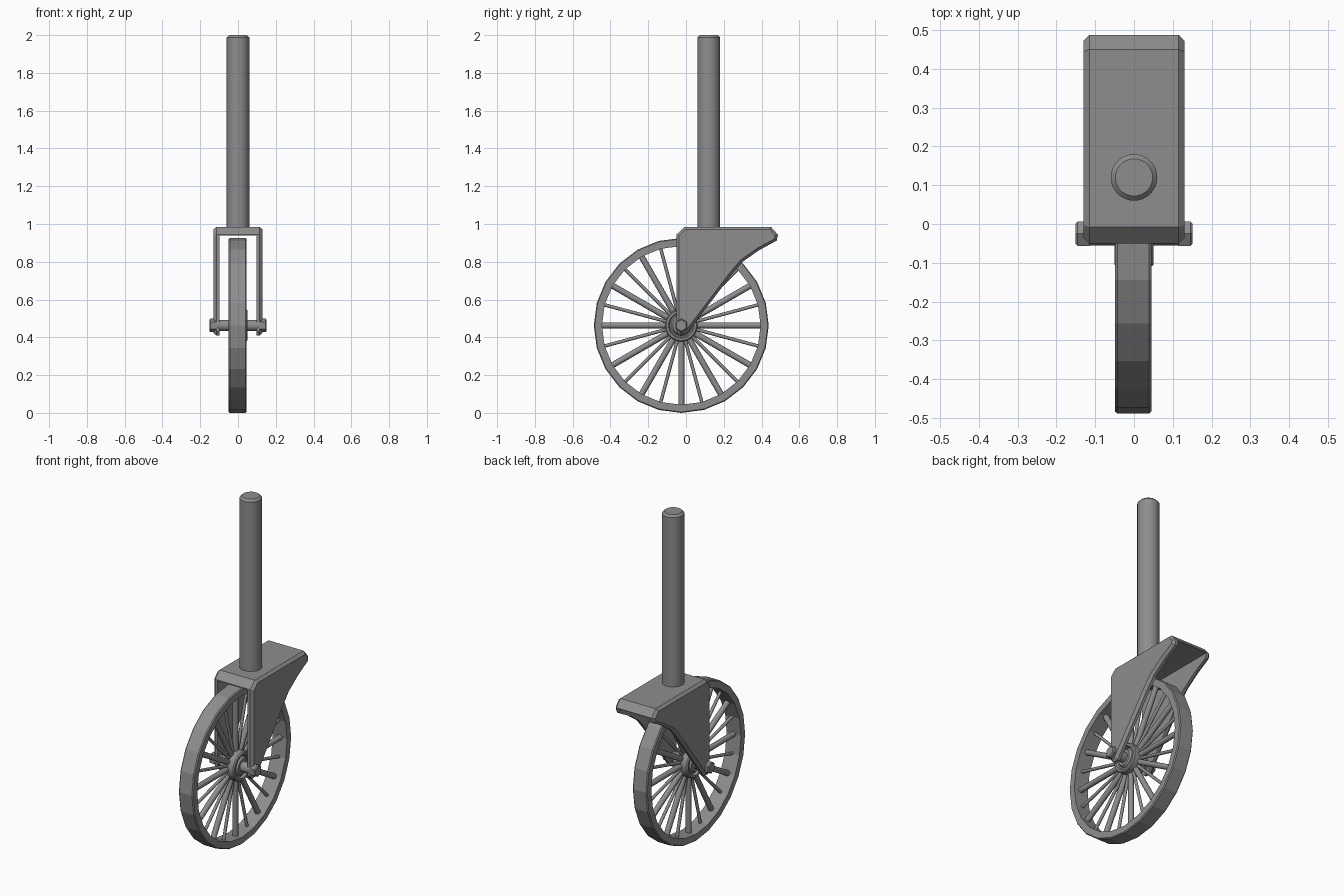
import bpy, bmesh, math
from mathutils import Vector, Matrix

if "Cube" in bpy.data.objects:
    bpy.data.objects.remove(bpy.data.objects["Cube"])

steel = bpy.data.materials.new("grey_steel")
steel.diffuse_color = (0.27, 0.27, 0.27, 1)
steel.use_nodes = True
steel.node_tree.nodes["Principled BSDF"].inputs["Base Color"].default_value = steel.diffuse_color

WY, WZ, R = -0.025, 0.463, 0.463   # wheel centre and radius


def finish(name, bm, smooth=None):
    bmesh.ops.recalc_face_normals(bm, faces=bm.faces)
    me = bpy.data.meshes.new(name)
    bm.to_mesh(me)
    bm.free()
    ob = bpy.data.objects.new(name, me)
    bpy.context.collection.objects.link(ob)
    me.materials.append(steel)
    if smooth:
        bpy.ops.object.select_all(action='DESELECT')
        ob.select_set(True)
        bpy.context.view_layer.objects.active = ob
        bpy.ops.object.shade_smooth_by_angle(angle=math.radians(smooth))
    return ob


def lathe(name, profile, sides, matrix, closed=False, smooth=None, start=0.0):
    """Spin (radius, height) points around local z."""
    bm = bmesh.new()
    rings = []
    for r, h in profile:
        rings.append([bm.verts.new(matrix @ Vector((
            r * math.cos(start + 2 * math.pi * i / sides),
            r * math.sin(start + 2 * math.pi * i / sides), h))) for i in range(sides)])
    pairs = list(zip(rings, rings[1:]))
    if closed:
        pairs.append((rings[-1], rings[0]))
    for a, b in pairs:
        for i in range(sides):
            j = (i + 1) % sides
            bm.faces.new((a[i], a[j], b[j], b[i]))
    if not closed:
        bm.faces.new(rings[0])
        bm.faces.new(rings[-1])
    return finish(name, bm, smooth)


def inset(points, d):
    """Shrink a clockwise (y, z) outline by distance d."""
    pts = [Vector(p) for p in points]
    out = []
    for i, p in enumerate(pts):
        a = (p - pts[i - 1]).normalized()
        b = (pts[(i + 1) % len(pts)] - p).normalized()
        na, nb = Vector((a.y, -a.x)), Vector((b.y, -b.x))
        out.append(p + (na + nb) * d / (1 + na.dot(nb)))
    return out


# wheel axis: local z points along +x
along_x = Matrix.Translation((0, WY, WZ)) @ Matrix.Rotation(math.pi / 2, 4, 'Y')

# Stem
lathe("stem", [(0.06, 0.96), (0.06, 1.988), (0.048, 2.0)], 32,
      Matrix.Translation((0, 0.12, 0)), smooth=30)

# Rim, a low-sided ring with slightly broken edges
lathe("wheel_rim", [(R, -0.043), (R, 0.039), (R - 0.005, 0.045), (0.42, 0.045),
                    (0.42, -0.049), (R - 0.005, -0.049)], 24, along_x, closed=True)

# Hub with a raised ring on both faces
lathe("wheel_hub", [(0.045, -0.05), (0.055, -0.035), (0.062, -0.035), (0.068, -0.05),
                    (0.08, -0.05), (0.086, -0.043), (0.086, 0.043), (0.08, 0.05),
                    (0.068, 0.05), (0.062, 0.035), (0.055, 0.035), (0.045, 0.05)],
      24, along_x, smooth=30)

# Spokes alternate between thick and thin
for i in range(24):
    r = 0.009 if i % 2 else 0.016
    turn = Matrix.Translation((0, WY, WZ)) @ Matrix.Rotation(i * math.pi / 12, 4, 'X')
    lathe("spoke_thin" if i % 2 else "spoke_thick", [(r, 0.07), (r, 0.43)], 12,
          turn, smooth=40)

# Axle and hex nuts
lathe("axle", [(0.03, -0.125), (0.03, 0.125)], 16, along_x, smooth=30)
for side in (-1, 1):
    lathe("axle_nut", [(0.036, side * 0.115), (0.036, side * 0.145), (0.03, side * 0.151)],
          6, along_x)

# Fork: chamfered side outline, hollowed from below
outline = [(-0.05, 0.43), (-0.05, 0.945), (-0.008, 0.985), (0.45, 0.985), (0.487, 0.943),
           (0.48, 0.912), (0.385, 0.86), (0.30, 0.80), (0.24, 0.73), (0.04, 0.467),
           (0.0, 0.415), (-0.035, 0.41)]
small = inset(outline, 0.014)
bm = bmesh.new()
rings = [[bm.verts.new((x, p[0], p[1])) for p in pts]
         for x, pts in ((-0.13, small), (-0.115, outline), (0.115, outline), (0.13, small))]
n = len(outline)
for a, b in zip(rings, rings[1:]):
    for i in range(n):
        j = (i + 1) % n
        bm.faces.new((a[i], a[j], b[j], b[i]))
bm.faces.new(rings[0])
bm.faces.new(rings[-1])
fork = finish("fork", bm)

bm = bmesh.new()
bmesh.ops.create_cube(bm, size=1, matrix=Matrix.Translation((0, 0.2, 0.54))
                      @ Matrix.Diagonal((0.196, 1.2, 0.8, 1)))
cutter = finish("fork_cutter", bm)
cut = fork.modifiers.new("hollow", 'BOOLEAN')
cut.operation = 'DIFFERENCE'
cut.solver = 'EXACT'
cut.object = cutter
bpy.ops.object.select_all(action='DESELECT')
fork.select_set(True)
bpy.context.view_layer.objects.active = fork
bpy.ops.object.modifier_apply(modifier="hollow")
bpy.data.objects.remove(cutter)
